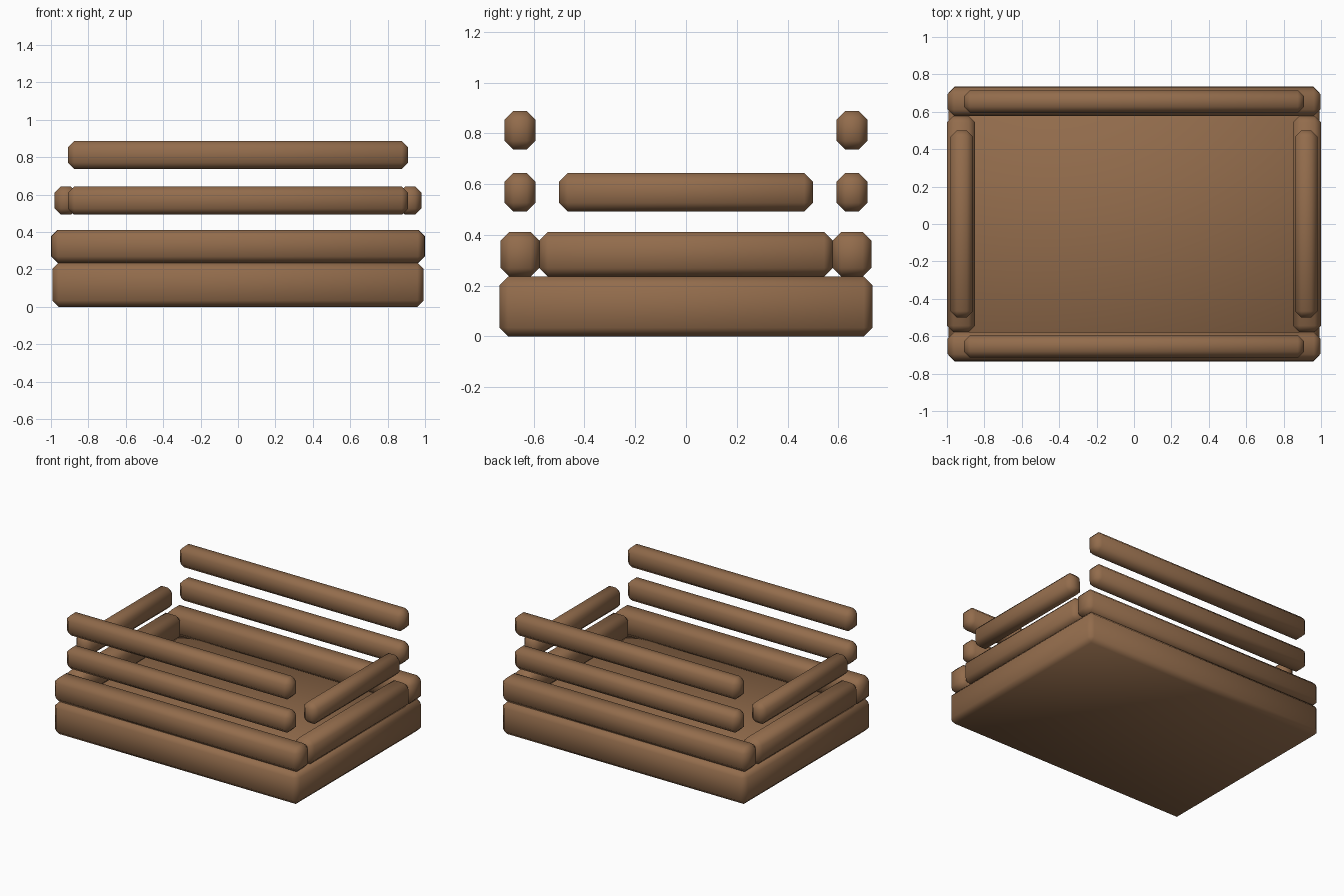
import bpy
import bmesh

if "Cube" in bpy.data.objects:
    bpy.data.objects.remove(bpy.data.objects["Cube"])

wood = bpy.data.materials.new("brown wood")
wood.diffuse_color = (0.29, 0.15, 0.072, 1)
wood.use_nodes = True
wood.node_tree.nodes["Principled BSDF"].inputs["Base Color"].default_value = wood.diffuse_color


def timber(name, x, y, z, chamfer=0.034):
    """Chamfered beam filling the given x, y and z ranges."""
    bm = bmesh.new()
    bmesh.ops.create_cube(bm, size=1)
    for v in bm.verts:
        for i, (lo, hi) in enumerate((x, y, z)):
            v.co[i] = lo if v.co[i] < 0 else hi
    bmesh.ops.bevel(bm, geom=bm.edges[:], offset=chamfer, segments=1,
                    profile=0.5, affect='EDGES')
    for f in bm.faces:
        f.smooth = True
    mesh = bpy.data.meshes.new(name)
    bm.to_mesh(mesh)
    bm.free()
    mesh.materials.append(wood)
    obj = bpy.data.objects.new(name, mesh)
    bpy.context.collection.objects.link(obj)


def span(sign, inner, outer):
    return tuple(sorted((sign * inner, sign * outer)))


# Solid base slab
timber("base", (-0.993, 0.993), (-0.735, 0.735), (0, 0.235))

# Long beams along the front and back
for side, s in (("front", -1), ("back", 1)):
    timber(side + "_sill", (-0.996, 0.996), span(s, 0.578, 0.73), (0.235, 0.411))
    timber(side + "_middle_rail", (-0.91, 0.91), span(s, 0.593, 0.715), (0.492, 0.643))
    timber(side + "_top_rail", (-0.91, 0.91), span(s, 0.593, 0.715), (0.736, 0.887))

# Short beams along the left and right
for side, s in (("left", -1), ("right", 1)):
    timber(side + "_sill", span(s, 0.85, 1.0), (-0.578, 0.578), (0.235, 0.411))
    timber(side + "_rail", span(s, 0.86, 0.981), (-0.5, 0.5), (0.492, 0.643))
